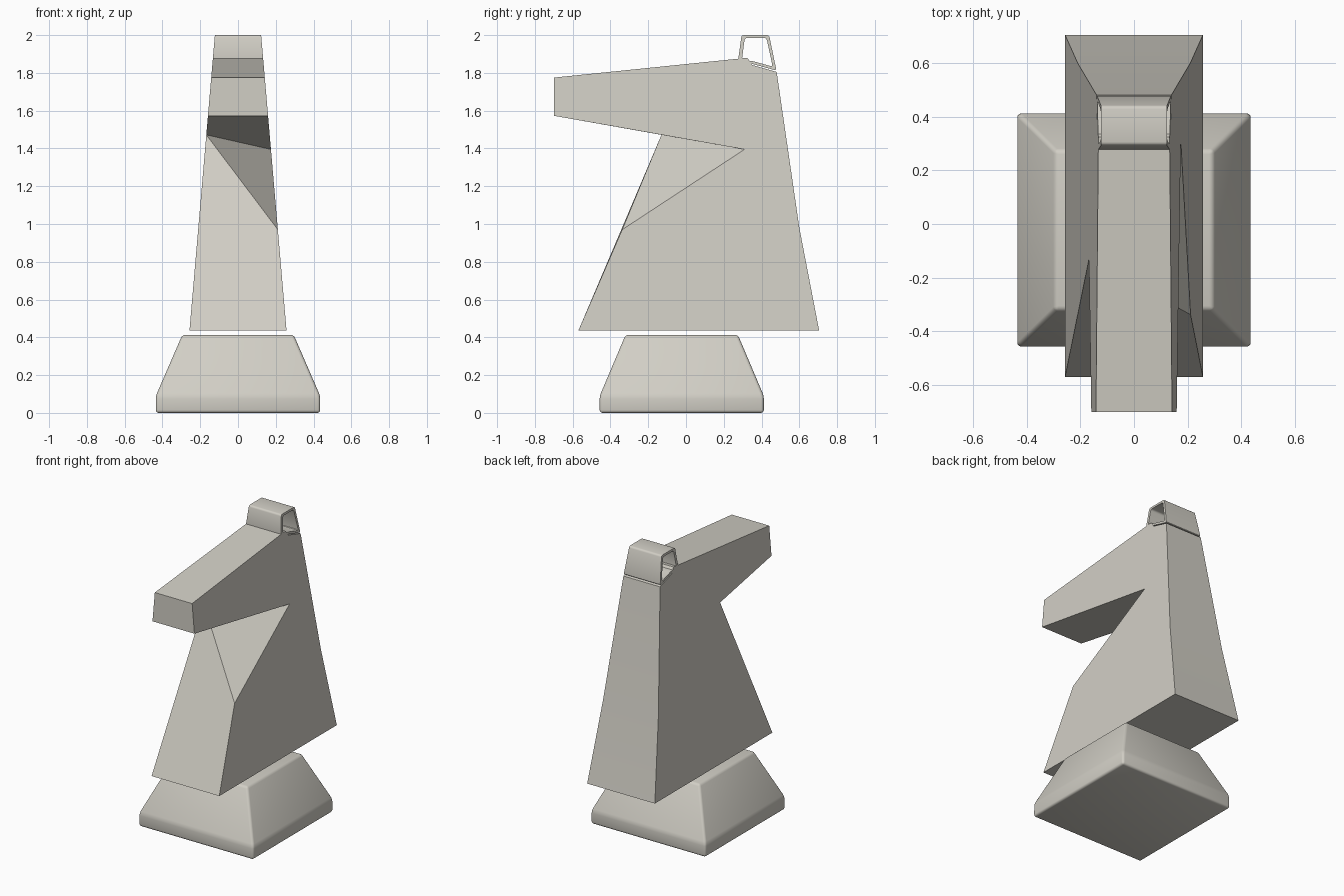
import bpy, bmesh, math

if "Cube" in bpy.data.objects:
    bpy.data.objects.remove(bpy.data.objects["Cube"])

stone = bpy.data.materials.new("warm_grey")
stone.diffuse_color = (0.64, 0.62, 0.56, 1)
stone.use_nodes = True
stone.node_tree.nodes["Principled BSDF"].inputs["Base Color"].default_value = stone.diffuse_color


def half_width(z):
    """Half thickness of the figure, tapering upwards."""
    return 0.257 - 0.086 * (z - 0.435)


def finish(name, bm, bevel_edges, width, segments=3):
    bmesh.ops.recalc_face_normals(bm, faces=bm.faces)
    if bevel_edges:
        bmesh.ops.bevel(bm, geom=bevel_edges, offset=width, segments=segments,
                        profile=0.5, affect='EDGES', clamp_overlap=True)
    mesh = bpy.data.meshes.new(name)
    bm.to_mesh(mesh)
    bm.free()
    mesh.materials.append(stone)
    obj = bpy.data.objects.new(name, mesh)
    bpy.context.collection.objects.link(obj)
    bpy.ops.object.select_all(action='DESELECT')
    obj.select_set(True)
    bpy.context.view_layer.objects.active = obj
    bpy.ops.object.shade_smooth_by_angle(angle=math.radians(35))
    return obj


# Pedestal: short plinth with a tapered block above it
bm = bmesh.new()
rings = []
for z, hx, y0, y1 in [(0, 0.435, -0.457, 0.412), (0.09, 0.435, -0.457, 0.412),
                      (0.413, 0.295, -0.32, 0.275)]:
    rings.append([bm.verts.new((x, y, z)) for x, y in
                  [(-hx, y0), (hx, y0), (hx, y1), (-hx, y1)]])
bm.faces.new(rings[0])
bm.faces.new(rings[-1])
for a, b in zip(rings, rings[1:]):
    for i in range(4):
        j = (i + 1) % 4
        bm.faces.new((a[i], a[j], b[j], b[i]))
finish("pedestal", bm, bm.edges[:], 0.015)

# Body: the chest is cut away under the jaw on the right side only
outline = [(-0.70, 1.573), (-0.70, 1.775), (0.325, 1.88), (0.35, 1.842),
           (0.48, 1.805), (0.60, 0.98), (0.705, 0.435), (-0.57, 0.435)]
bm = bmesh.new()


def side_vert(sign, y, z):
    return bm.verts.new((sign * half_width(z), y, z))


right = [side_vert(1, y, z) for y, z in outline]
left = [side_vert(-1, y, z) for y, z in outline]
chest_r = side_vert(1, -0.338, 0.97)
jaw_r = side_vert(1, 0.31, 1.395)
jaw_l = side_vert(-1, -0.13, 1.472)
for i in range(len(outline) - 1):
    bm.faces.new((right[i], right[i + 1], left[i + 1], left[i]))
bm.faces.new(right + [chest_r, jaw_r])
bm.faces.new(left + [jaw_l])
bm.faces.new((right[-1], chest_r, jaw_l, left[-1]))   # chest
bm.faces.new((chest_r, jaw_r, jaw_l))                 # slanted cut
bm.faces.new((jaw_r, right[0], left[0], jaw_l))       # underside of jaw
crisp = {chest_r, jaw_r, jaw_l}
soft = [e for e in bm.edges if not crisp & set(e.verts)
        and e.calc_face_angle(0) > 0.3]
finish("horse_body", bm, soft, 0.018)

# Ear band: open sleeve lying across the crown
outer = [(0.275, 1.86), (0.294, 2.0), (0.44, 2.0), (0.479, 1.812), (0.35, 1.848)]
inner = [(0.296, 1.868), (0.311, 1.985), (0.426, 1.985), (0.459, 1.833), (0.355, 1.862)]
bm = bmesh.new()
loops = [[side_vert(s, y, z) for y, z in pts]
         for s in (-1, 1) for pts in (outer, inner)]
lo, li, ro, ri = loops
for i in range(len(outer)):
    j = (i + 1) % len(outer)
    for a, b in ((lo, ro), (ro, ri), (ri, li), (li, lo)):
        bm.faces.new((a[i], a[j], b[j], b[i]))
across = [e for e in bm.edges
          if abs(e.verts[0].co.x - e.verts[1].co.x) > 0.1]
finish("ear_band", bm, across, 0.012)
